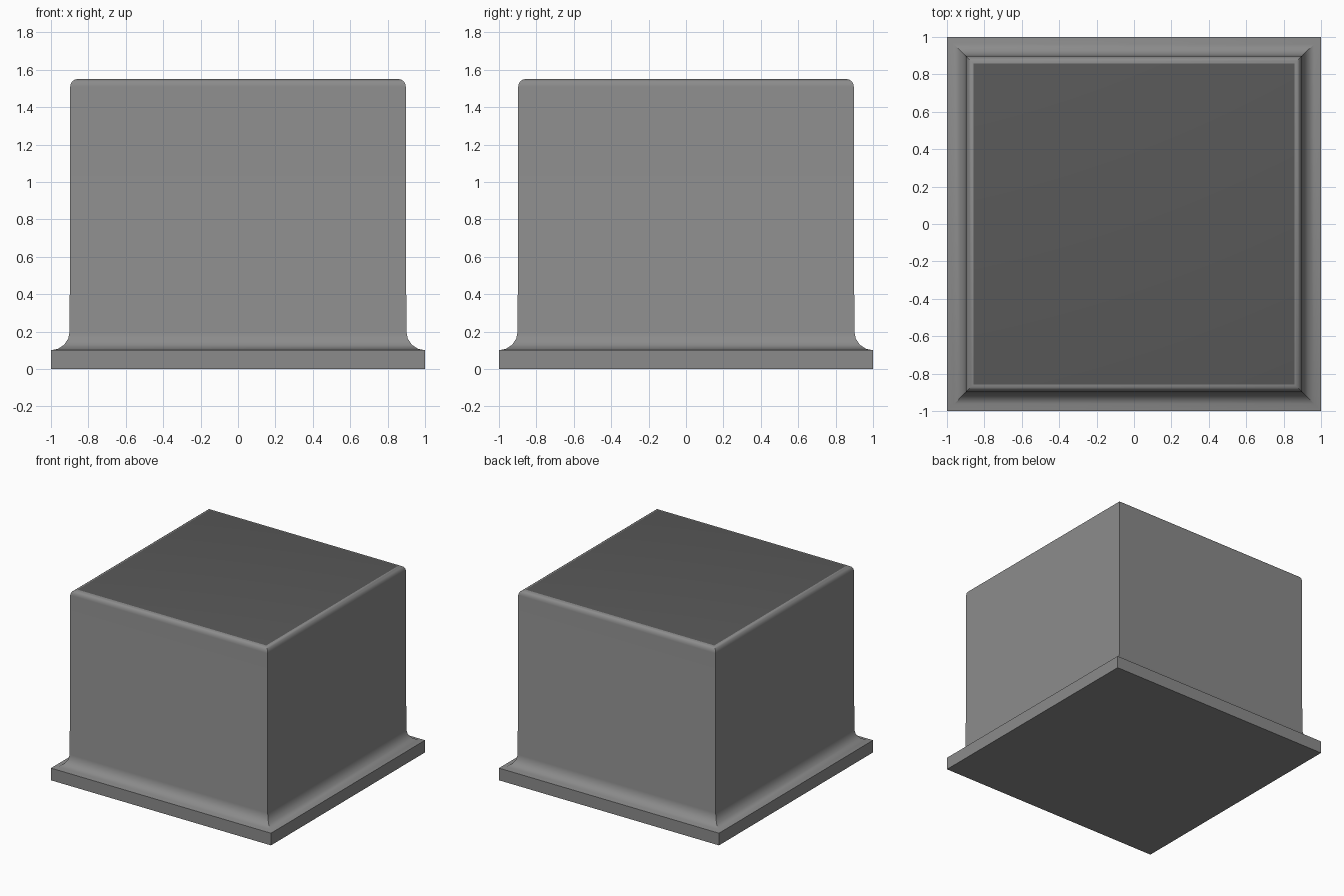
import bpy, bmesh, math

if "Cube" in bpy.data.objects:
    bpy.data.objects.remove(bpy.data.objects["Cube"])

def material(name, v):
    m = bpy.data.materials.new(name)
    m.diffuse_color = (v, v, v, 1)
    m.use_nodes = True
    m.node_tree.nodes["Principled BSDF"].inputs["Base Color"].default_value = m.diffuse_color
    return m

# profile of (half width, height): plinth, concave cove, wall, rounded top edge
profile = [(1.0, 0.0), (1.0, 0.1)]
for i in range(1, 5):
    t = math.radians(22.5 * i)
    profile.append((1.0 - 0.1 * math.sin(t), 0.2 - 0.1 * math.cos(t)))
R = 0.04
for i in range(5):
    t = math.radians(22.5 * i)
    profile.append((0.857 + R * math.cos(t), 1.51 + R * math.sin(t)))

# square rings joined upward
bm = bmesh.new()
rings = [[bm.verts.new((sx * h, sy * h, z)) for sx, sy in ((-1, -1), (1, -1), (1, 1), (-1, 1))]
         for h, z in profile]
for a, b in zip(rings, rings[1:]):
    for i in range(4):
        j = (i + 1) % 4
        bm.faces.new((a[i], a[j], b[j], b[i]))
bm.faces.new(rings[0][::-1])
top = bm.faces.new(rings[-1])
top.material_index = 1

mesh = bpy.data.meshes.new("pedestal_block")
bm.to_mesh(mesh)
bm.free()
mesh.materials.append(material("mid grey", 0.26))
mesh.materials.append(material("dark grey top", 0.1))
block = bpy.data.objects.new("pedestal_block", mesh)
bpy.context.collection.objects.link(block)

# smooth the curved bands, keep the corners sharp
bpy.context.view_layer.objects.active = block
block.select_set(True)
bpy.ops.object.shade_smooth_by_angle(angle=math.radians(30))
